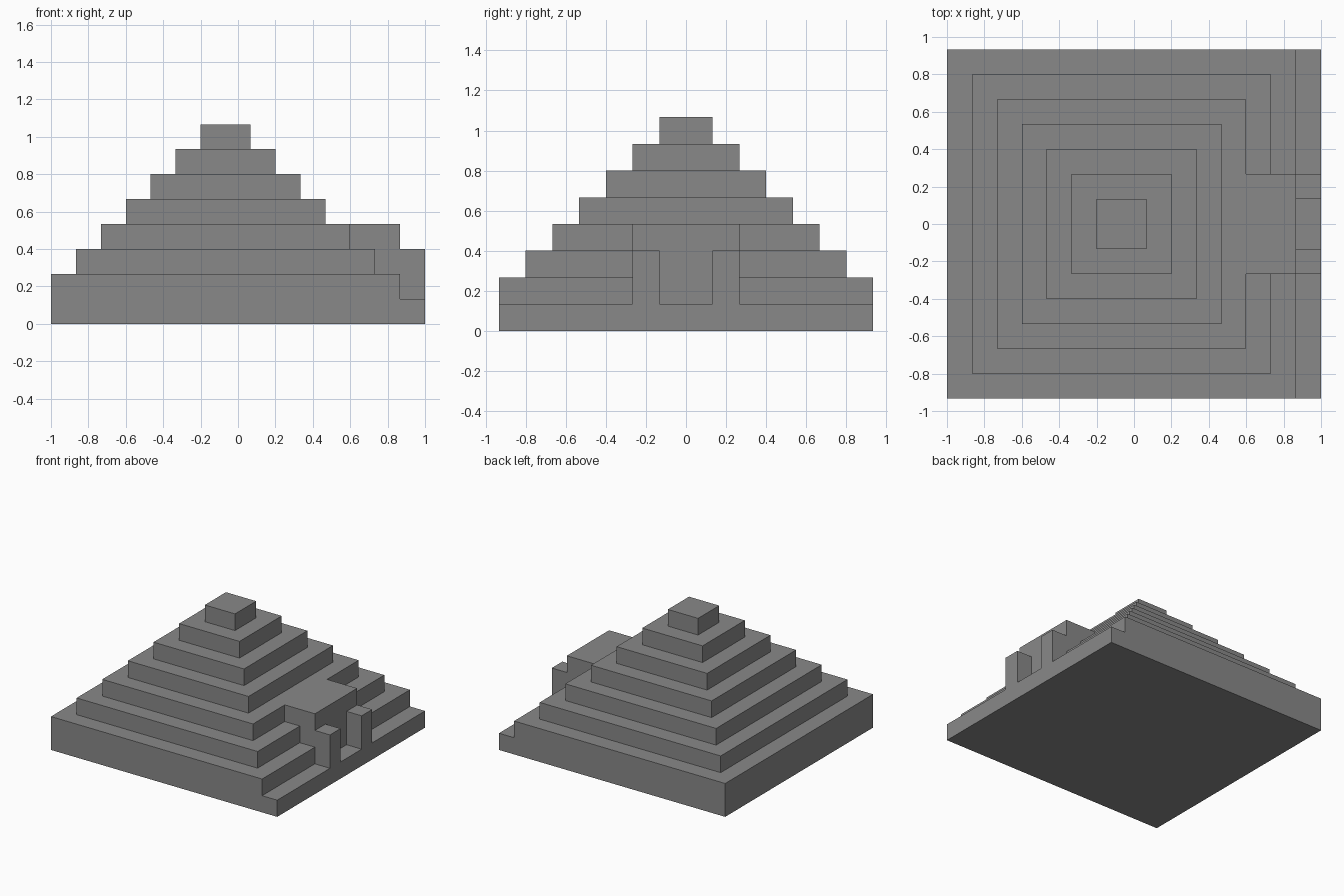
import bpy, bmesh
from mathutils import Vector

U = 2 / 15          # one building block
TIERS = 7
CENTRE_X = -U / 2   # terraces sit back from the entrance step

default = bpy.data.objects.get("Cube")
if default:
    bpy.data.objects.remove(default, do_unlink=True)

stone = bpy.data.materials.new("grey stone")
stone.use_nodes = True
grey = (0.25, 0.25, 0.25, 1)
stone.diffuse_color = grey
stone.node_tree.nodes["Principled BSDF"].inputs["Base Color"].default_value = grey


def add_object(name, bm):
    bmesh.ops.recalc_face_normals(bm, faces=bm.faces)
    mesh = bpy.data.meshes.new(name)
    bm.to_mesh(mesh)
    bm.free()
    mesh.materials.append(stone)
    obj = bpy.data.objects.new(name, mesh)
    bpy.context.collection.objects.link(obj)
    return obj


def box(name, low, high):
    """Box between two corners given in blocks."""
    low, high = Vector(low) * U, Vector(high) * U
    bm = bmesh.new()
    bmesh.ops.create_cube(bm, size=1)
    bmesh.ops.scale(bm, vec=high - low, verts=bm.verts)
    bmesh.ops.translate(bm, vec=(low + high) / 2, verts=bm.verts)
    return add_object(name, bm)


def square_ring(bm, half, z):
    corners = ((-1, -1), (1, -1), (1, 1), (-1, 1))
    return [bm.verts.new((CENTRE_X + sx * half, sy * half, z)) for sx, sy in corners]


# Ground slab, reaching one block further on the entrance side
box("base_slab", (-7.5, -7, 0), (7.5, 7, 1))

# Terraces as one stepped shell, each tier a block smaller all round
bm = bmesh.new()
rings = []
for tier in range(TIERS):
    half = (TIERS - tier) * U
    for z in (tier + 1, tier + 2):
        rings.append(square_ring(bm, half, z * U))
for lower, upper in zip(rings, rings[1:]):
    for i in range(4):
        j = (i + 1) % 4
        bm.faces.new((lower[i], lower[j], upper[j], upper[i]))
bm.faces.new(rings[0])
bm.faces.new(rings[-1])
add_object("terraces", bm)

# Entrance block projecting from the terraces
box("entrance_block", (4.5, -2, 2), (6.5, 2, 4))

# Pillars standing on the step either side of the entrance
for side, y in (("right", -2), ("left", 1)):
    box(side + "_pillar", (6.5, y, 1), (7.5, y + 1, 3))
